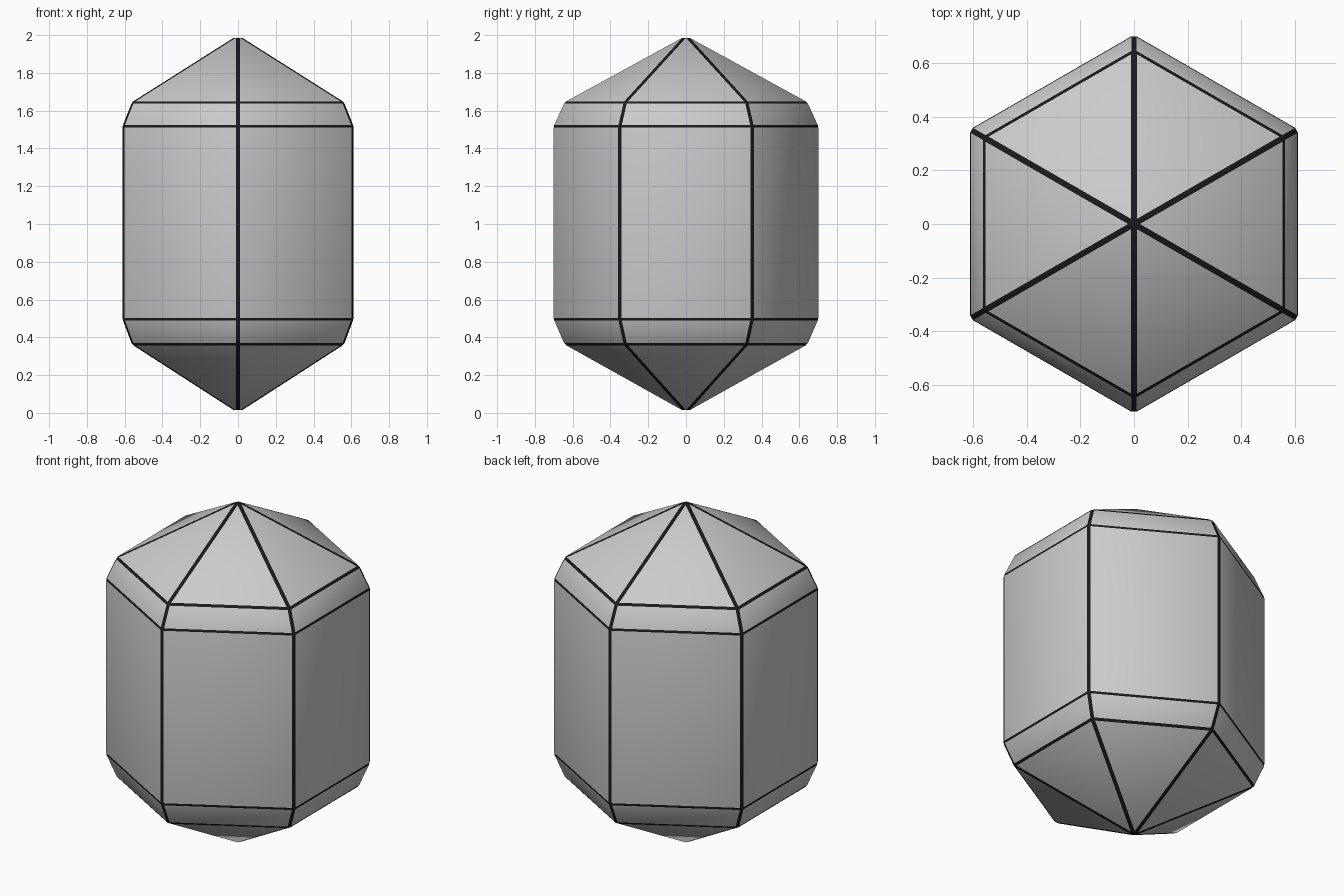
import bpy, bmesh
from math import sin, cos, pi

if "Cube" in bpy.data.objects:
    bpy.data.objects.remove(bpy.data.objects["Cube"])

SIDES = 6

def material(name, colour):
    m = bpy.data.materials.new(name)
    m.diffuse_color = colour
    m.use_nodes = True
    m.node_tree.nodes["Principled BSDF"].inputs["Base Color"].default_value = m.diffuse_color
    return m

bm = bmesh.new()
weight = bm.edges.layers.float.new("bevel_weight_edge")

# Hexagonal rings, corners on the y axis
def ring(radius, z):
    return [bm.verts.new((radius * cos(pi / 2 + 2 * pi * i / SIDES),
                          radius * sin(pi / 2 + 2 * pi * i / SIDES), z))
            for i in range(SIDES)]

rings = [ring(r, z) for r, z in
         ((0.648, 0.362), (0.706, 0.496), (0.706, 1.518), (0.648, 1.645))]
bottom = bm.verts.new((0, 0, 0))
top = bm.verts.new((0, 0, 2.0))

# Walls, shoulders and pointed caps
for i in range(SIDES):
    j = (i + 1) % SIDES
    for a, b in zip(rings, rings[1:]):
        bm.faces.new((a[i], a[j], b[j], b[i]))
    bm.faces.new((rings[-1][i], rings[-1][j], top))
    bm.faces.new((rings[0][j], rings[0][i], bottom))

# Upright edges get the widest dark chamfer, ring edges a narrower one
for e in bm.edges:
    z0, z1 = (v.co.z for v in e.verts)
    if abs(z0 - z1) > 1e-4:
        e[weight] = 1.0
    else:
        e[weight] = 0.6 if 0.4 < z0 < 1.6 else 0.75

mesh = bpy.data.meshes.new("crystal")
bm.to_mesh(mesh)
bm.free()
mesh.materials.append(material("grey", (0.8, 0.8, 0.8, 1)))
mesh.materials.append(material("dark_edge", (0.01, 0.01, 0.01, 1)))
crystal = bpy.data.objects.new("crystal", mesh)
bpy.context.collection.objects.link(crystal)

# Dark chamfered edges
bev = crystal.modifiers.new("edge_chamfer", "BEVEL")
bev.limit_method = "WEIGHT"
bev.width = 0.0115
bev.segments = 1
bev.material = 1

for p in mesh.polygons:
    p.use_smooth = True
